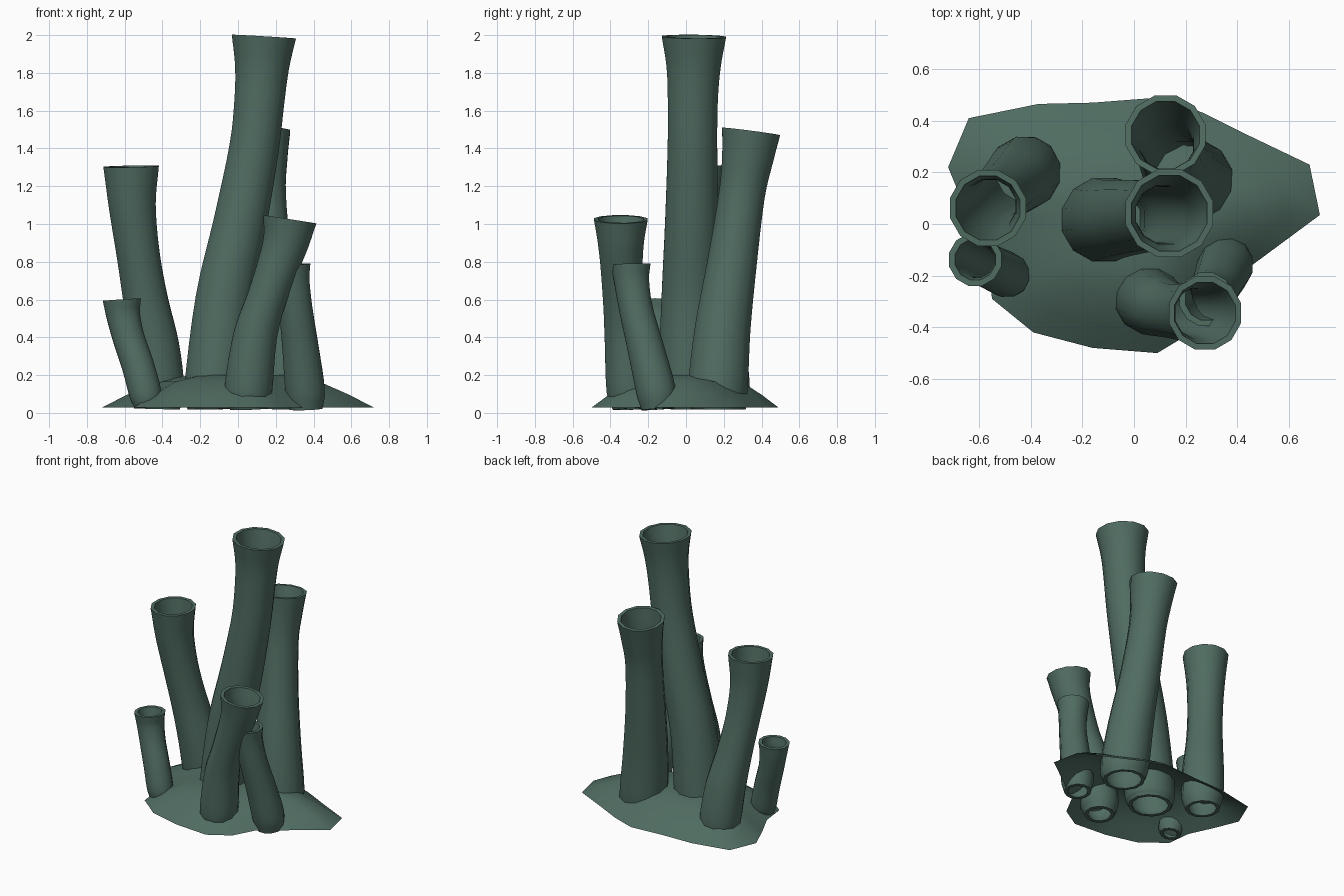
import bpy, bmesh, math
from mathutils import Vector

if "Cube" in bpy.data.objects:
    bpy.data.objects.remove(bpy.data.objects["Cube"])

SIDES = 12
WALL = 0.024

mat = bpy.data.materials.new("sponge_green")
mat.diffuse_color = (0.08, 0.15, 0.12, 1)
mat.use_nodes = True
mat.node_tree.nodes["Principled BSDF"].inputs["Base Color"].default_value = mat.diffuse_color


def finish(bm, name, angle):
    mesh = bpy.data.meshes.new(name)
    bm.to_mesh(mesh)
    bm.free()
    obj = bpy.data.objects.new(name, mesh)
    bpy.context.collection.objects.link(obj)
    mesh.materials.append(mat)
    bpy.ops.object.select_all(action='DESELECT')
    obj.select_set(True)
    bpy.context.view_layer.objects.active = obj
    bpy.ops.object.shade_smooth_by_angle(angle=math.radians(angle))
    return obj


def bridge(bm, a, b):
    n = len(a)
    for i in range(n):
        j = (i + 1) % n
        bm.faces.new((a[i], a[j], b[j], b[i]))


def spline(points, steps=4):
    """Smooth curve through (x, y, z, radius) points."""
    p = [Vector(q) for q in points]
    p = [2 * p[0] - p[1]] + p + [2 * p[-1] - p[-2]]
    out = []
    for i in range(1, len(p) - 2):
        a, b, c, d = p[i - 1:i + 3]
        for k in range(steps):
            t = k / steps
            out.append(0.5 * (2 * b + (c - a) * t + (2 * a - 5 * b + 4 * c - d) * t * t
                              + (3 * b - a - 3 * c + d) * t ** 3))
    return out + [p[-2]]


def tube(name, points):
    path = spline(points)
    bm = bmesh.new()
    outer, inner = [], []
    for i, s in enumerate(path):
        d = path[min(i + 1, len(path) - 1)] - path[max(i - 1, 0)]
        q = Vector((0, 0, 1)).rotation_difference(d.xyz.normalized())
        for rings, r in ((outer, s[3]), (inner, s[3] - WALL)):
            ring = []
            for k in range(SIDES):
                a = 2 * math.pi * (k + 0.5) / SIDES
                ring.append(bm.verts.new(s.xyz + q @ Vector((r * math.cos(a), r * math.sin(a), 0))))
            rings.append(ring)
    for i in range(len(path) - 1):
        bridge(bm, outer[i], outer[i + 1])
        bridge(bm, inner[i + 1], inner[i])
    bridge(bm, outer[-1], inner[-1])   # mouth rim
    bridge(bm, inner[0], outer[0])     # bottom rim
    return finish(bm, name, 40)


# Six hollow tubes: centre line and radius from bottom to mouth
tube("tall_tube", [(-.125, .015, .02, .145), (-.122, .016, .12, .168), (-.075, .02, .6, .155),
                   (.01, .03, 1.0, .146), (.085, .034, 1.4, .136), (.113, .036, 1.65, .137),
                   (.127, .04, 1.83, .148), (.137, .042, 1.992, .176)])
tube("back_tube", [(.225, .165, .02, .14), (.223, .168, .12, .163), (.19, .195, .45, .152),
                   (.155, .245, .8, .135), (.132, .295, 1.15, .126), (.126, .325, 1.34, .14),
                   (.122, .345, 1.49, .16)])
tube("left_tube", [(-.42, .205, .02, .115), (-.42, .203, .12, .14), (-.445, .18, .35, .138),
                   (-.49, .14, .6, .122), (-.53, .1, .85, .118), (-.56, .07, 1.1, .129),
                   (-.566, .062, 1.305, .152)])
tube("front_tube", [(.055, -.29, .02, .1), (.055, -.295, .12, .13), (.09, -.315, .4, .12),
                    (.15, -.335, .6, .108), (.22, -.342, .8, .116), (.257, -.345, .92, .128),
                    (.275, -.345, 1.025, .147)])
tube("small_right_tube", [(.36, -.15, .02, .09), (.355, -.16, .12, .108), (.33, -.215, .35, .099),
                          (.305, -.265, .55, .092), (.286, -.288, .7, .096), (.28, -.292, .785, .107)])
tube("small_left_tube", [(-.48, -.2, .03, .07), (-.49, -.197, .1, .088), (-.53, -.18, .25, .088),
                         (-.58, -.155, .4, .087), (-.608, -.14, .52, .093), (-.615, -.138, .6, .105)])

# Spreading base: thin irregular mound, open underneath
outline = [(.72, .035), (.68, .23), (.45, .34), (.27, .43), (.1, .49), (-.16, .47), (-.37, .465),
           (-.64, .41), (-.72, .22), (-.65, .05), (-.57, -.12), (-.55, -.29), (-.39, -.42),
           (-.16, -.48), (.09, -.5), (.24, -.41), (.32, -.26), (.45, -.165)]
bm = bmesh.new()
rings = [[bm.verts.new((x * s, y * s, z)) for x, y in outline]
         for s, z in ((1, .028), (.82, .095), (.6, .165), (.35, .2))]
for a, b in zip(rings, rings[1:]):
    bridge(bm, a, b)
top = bm.verts.new((0, 0, .205))
for i, v in enumerate(rings[-1]):
    bm.faces.new((v, rings[-1][(i + 1) % len(outline)], top))
finish(bm, "base_mound", 60)
